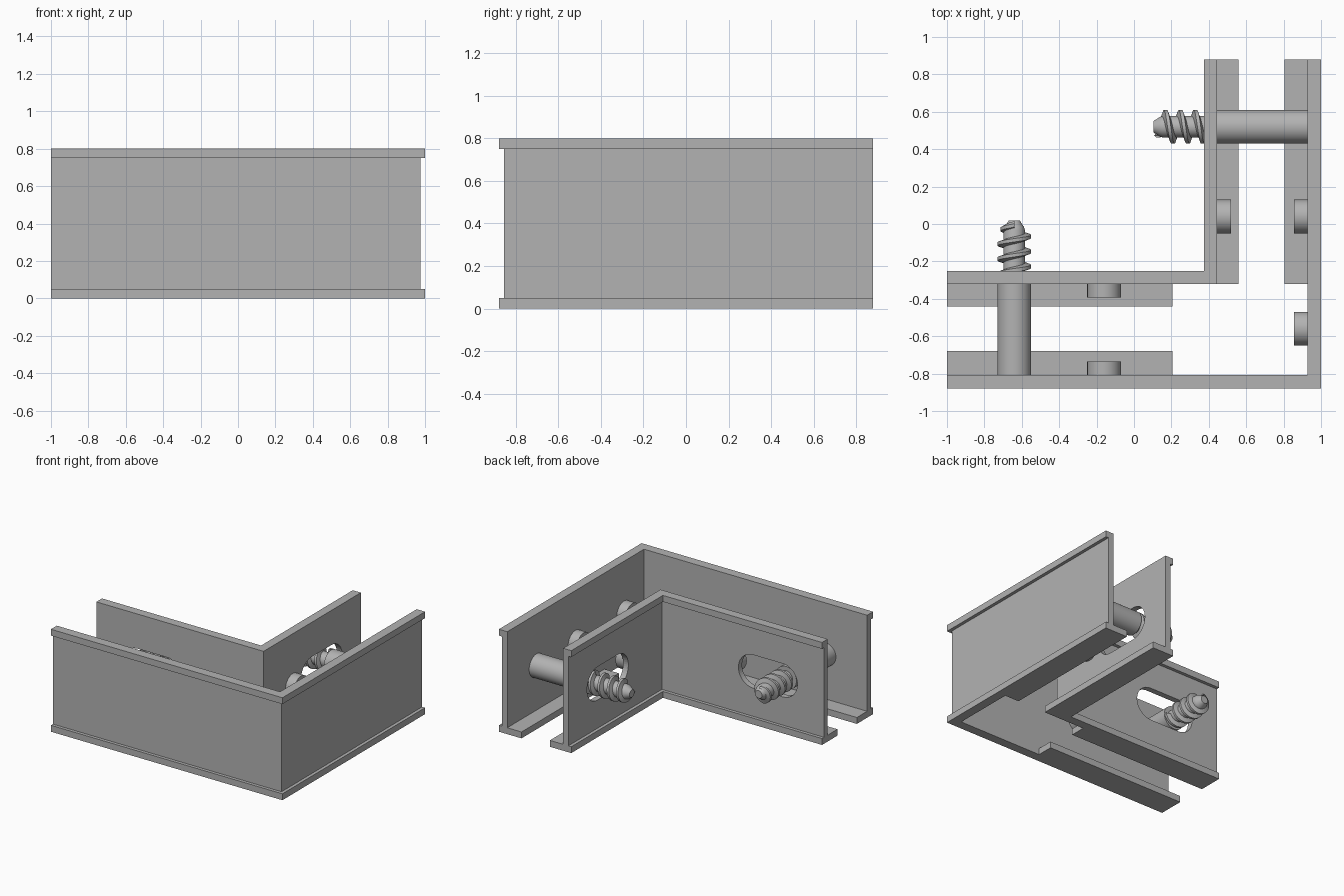
import bpy, bmesh, math
from mathutils import Matrix, Vector

cube = bpy.data.objects.get("Cube")
if cube:
    bpy.data.objects.remove(cube, do_unlink=True)

grey = bpy.data.materials.new("plain_grey")
grey.use_nodes = True
COLOR = (0.45, 0.45, 0.45, 1)
grey.diffuse_color = COLOR
grey.node_tree.nodes["Principled BSDF"].inputs["Base Color"].default_value = COLOR

RIM, TOP, MID = 0.05, 0.8, 0.4      # rim height, full height, bolt height
FRONT, BACK = -0.88, 0.88


def finish(name, bm, smooth=False):
    bmesh.ops.recalc_face_normals(bm, faces=bm.faces)
    mesh = bpy.data.meshes.new(name)
    bm.to_mesh(mesh)
    bm.free()
    mesh.materials.append(grey)
    ob = bpy.data.objects.new(name, mesh)
    bpy.context.collection.objects.link(ob)
    if smooth:
        bpy.ops.object.select_all(action='DESELECT')
        ob.select_set(True)
        bpy.context.view_layer.objects.active = ob
        bpy.ops.object.shade_smooth_by_angle(angle=math.radians(35))
    return ob


def prism(name, outline, low, high):
    """Extrude a plan outline between two heights."""
    bm = bmesh.new()
    face = bm.faces.new([bm.verts.new((x, y, low)) for x, y in outline])
    top = bmesh.ops.extrude_face_region(bm, geom=[face])["geom"]
    bmesh.ops.translate(bm, vec=(0, 0, high - low),
                        verts=[v for v in top if isinstance(v, bmesh.types.BMVert)])
    return finish(name, bm)


def angle_wall(name, outer, inner, low, high):
    """L-shaped wall between an outer and an inner corner."""
    (ox, oy), (ix, iy) = outer, inner
    return prism(name, [(-1, oy), (ox, oy), (ox, BACK), (ix, BACK), (ix, iy), (-1, iy)],
                 low, high)


def box(name, x0, x1, y0, y1):
    return prism(name, [(x0, y0), (x1, y0), (x1, y1), (x0, y1)], 0, RIM)


def aim(origin, direction):
    turn = Vector((0, 0, 1)).rotation_difference(Vector(direction)).to_matrix().to_4x4()
    return Matrix.Translation(origin) @ turn


def lathe(bm, profile, steps=40):
    """Revolve (radius, height) points about z."""
    rings = []
    for r, h in profile:
        rings.append([bm.verts.new((r * math.cos(math.tau * i / steps),
                                    r * math.sin(math.tau * i / steps), h))
                      for i in range(steps)])
    for a, b in zip(rings, rings[1:]):
        for i in range(steps):
            j = (i + 1) % steps
            bm.faces.new((a[i], a[j], b[j], b[i]))
    bm.faces.new(rings[0][::-1])
    bm.faces.new(rings[-1])


def thread(bm, start, end, pitch, core, crest, steps=28):
    """Sweep a trapezoid ridge along a right-handed helix, fading at the tip."""
    count = int((end - start) / pitch * steps)
    last = None
    for i in range(count + 1):
        a = math.tau * i / steps
        h = start + pitch * i / steps
        fade = min(1, (count - i) / (steps * 0.5))
        peak = core + (crest - core) * fade
        ring = [bm.verts.new((r * math.cos(a), r * math.sin(a), h + d))
                for r, d in ((core - 0.01, -0.022), (peak, -0.009),
                             (peak, 0.009), (core - 0.01, 0.022))]
        if last:
            for k in range(4):
                m = (k + 1) % 4
                bm.faces.new((last[k], last[m], ring[m], ring[k]))
        else:
            bm.faces.new(ring)
        last = ring
    bm.faces.new(last[::-1])


def bolt(name, origin, direction):
    bm = bmesh.new()
    lathe(bm, [(0.09, 0), (0.09, 0.487), (0.057, 0.487), (0.057, 0.775),
               (0.052, 0.79), (0.03, 0.825)])
    thread(bm, 0.5, 0.8, 0.08, 0.057, 0.09)
    bm.transform(aim(origin, direction))
    finish(name, bm, True)


def stud(name, origin, direction):
    bm = bmesh.new()
    lathe(bm, [(0.09, 0), (0.09, 0.073)])
    bm.transform(aim(origin, direction))
    finish(name, bm, True)


def slot_cutter(name, start, end, direction, radius=0.13, steps=24):
    """Stadium-shaped cutter running from start to end, pushed along direction."""
    a, b, d = Vector(start), Vector(end), Vector(direction)
    along, up = (b - a).normalized(), Vector((0, 0, 1))
    bm = bmesh.new()
    loop = []
    for centre, sign in ((b, 1), (a, -1)):
        for i in range(steps + 1):
            t = math.pi * (i / steps - 0.5)
            loop.append(centre + sign * radius * (along * math.cos(t) + up * math.sin(t)))
    near = [bm.verts.new(p - d * 0.1) for p in loop]
    far = [bm.verts.new(p + d * 0.1) for p in loop]
    bm.faces.new(near)
    bm.faces.new(far[::-1])
    for i in range(len(loop)):
        j = (i + 1) % len(loop)
        bm.faces.new((near[i], far[i], far[j], near[j]))
    ob = finish(name, bm)
    ob.hide_render = True
    ob.hide_viewport = True
    return ob


# Outer and inner walls: thin web between two wider rims
angle_wall("outer_web", (0.975, -0.855), (0.928, -0.807), RIM, TOP - RIM)
inner_web = angle_wall("inner_web", (0.445, -0.32), (0.4, -0.275), RIM, TOP - RIM)
for level, low in (("bottom", 0), ("top", TOP - RIM)):
    angle_wall("outer_rim_" + level, (1, FRONT), (0.928, -0.807), low, low + RIM)
    angle_wall("inner_rim_" + level, (0.445, -0.32), (0.375, -0.25), low, low + RIM)

# Foot flanges along the facing sides of the walls
box("front_outer_flange", -1, 0.205, -0.807, -0.68)
box("front_inner_flange", -1, 0.205, -0.44, -0.32)
box("left_outer_flange", 0.805, 0.928, -0.32, BACK)
box("left_inner_flange", 0.445, 0.56, -0.32, BACK)

# Adjustment slots through the inner wall
for name, start, end, way in (
        ("front_slot_cutter", (-0.64, -0.3, MID), (-0.39, -0.3, MID), (0, 1, 0)),
        ("left_slot_cutter", (0.42, 0.27, MID), (0.42, 0.52, MID), (1, 0, 0))):
    cut = inner_web.modifiers.new(name, 'BOOLEAN')
    cut.operation = 'DIFFERENCE'
    cut.solver = 'EXACT'
    cut.object = slot_cutter(name, start, end, way)

# Bolts reaching from the outer wall through the slots
bolt("front_bolt", (-0.64, -0.807, MID), (0, 1, 0))
bolt("left_bolt", (0.928, 0.52, MID), (-1, 0, 0))

# Round studs on the facing sides of the walls
stud("front_outer_stud", (-0.16, -0.807, MID), (0, 1, 0))
stud("front_inner_stud", (-0.16, -0.32, MID), (0, -1, 0))
stud("left_outer_stud", (0.928, 0.04, MID), (-1, 0, 0))
stud("corner_stud", (0.928, -0.56, MID), (-1, 0, 0))
stud("left_inner_stud", (0.445, 0.04, MID), (1, 0, 0))
